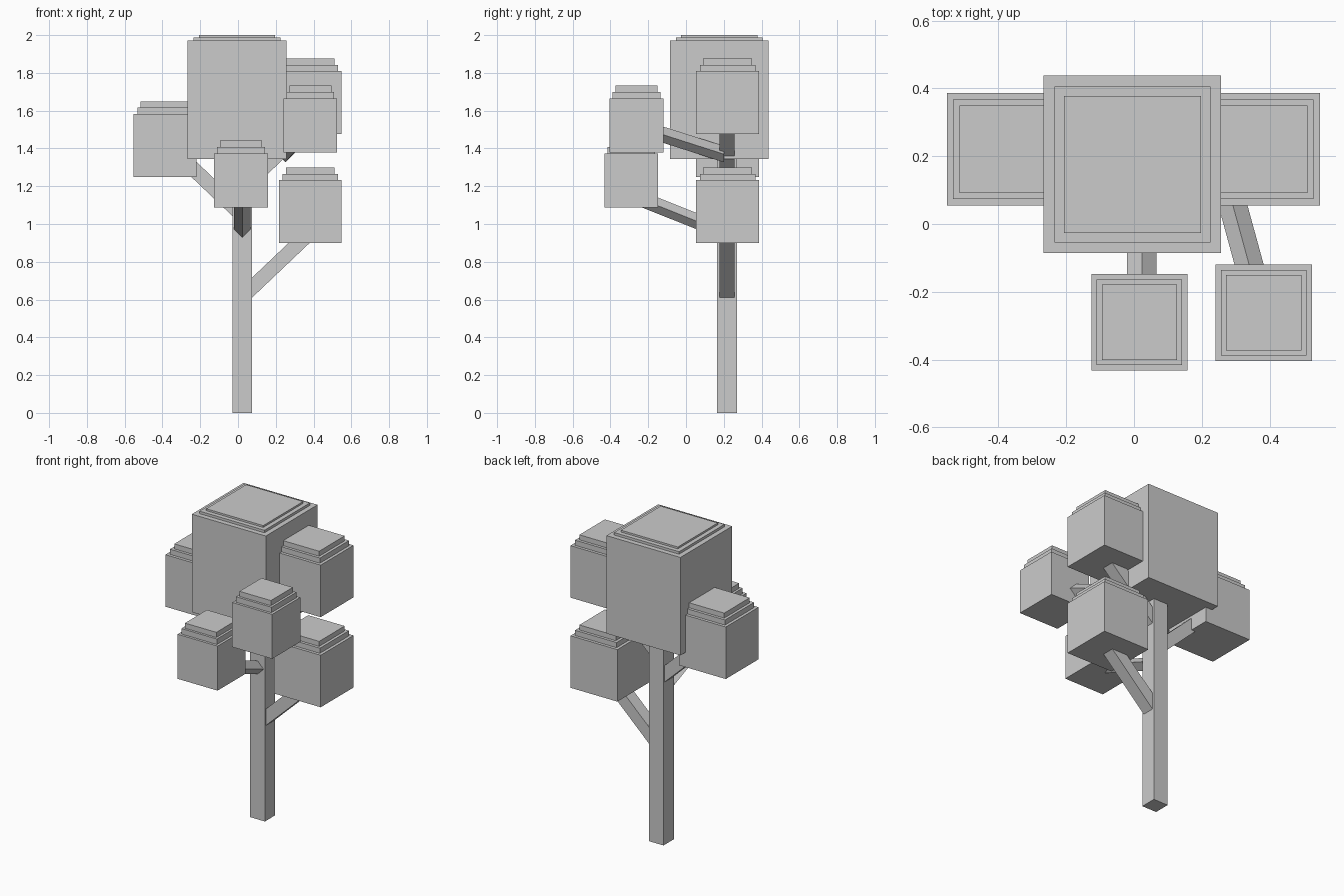
import bpy, bmesh
from mathutils import Vector

if "Cube" in bpy.data.objects:
    bpy.data.objects.remove(bpy.data.objects["Cube"])


def loft(bm, start, end):
    """Closed four-sided solid between two matching sections."""
    a = [bm.verts.new(p) for p in start]
    b = [bm.verts.new(p) for p in end]
    bm.faces.new(a)
    bm.faces.new(b[::-1])
    for i in range(4):
        j = (i + 1) % 4
        bm.faces.new((a[j], a[i], b[i], b[j]))


def finish(bm, name):
    bmesh.ops.recalc_face_normals(bm, faces=bm.faces)
    mesh = bpy.data.meshes.new(name)
    bm.to_mesh(mesh)
    bm.free()
    bpy.context.collection.objects.link(bpy.data.objects.new(name, mesh))


def square(x, y, z, h):
    return [(x - h, y - h, z), (x + h, y - h, z), (x + h, y + h, z), (x - h, y + h, z)]


def stack(name, x, y, z0, tiers):
    """Stepped block: tiers are (half width, top height)."""
    bm = bmesh.new()
    for half, top in tiers:
        loft(bm, square(x, y, z0, half), square(x, y, top, half))
        z0 = top
    finish(bm, name)


def beam(name, start, end, section):
    """Straight branch with vertical end sections given as offsets."""
    bm = bmesh.new()
    loft(bm, *[[Vector(p) + Vector(o) for o in section] for p in (start, end)])
    finish(bm, name)


TX, TY = 0.023, 0.217

# Trunk
stack("trunk", TX, TY, 0, [(0.052, 1.5)])

# Foliage blocks with two shallow steps on top
stack("main_crown", -0.005, 0.176, 1.345, [(0.262, 1.972), (0.23, 1.988), (0.202, 2.0)])
for name, x, z in (("left_crown", -0.386, 1.25),
                   ("upper_right_crown", 0.382, 1.477),
                   ("lower_right_crown", 0.382, 0.9)):
    stack(name, x, 0.22, z, [(0.166, z + 0.333), (0.147, z + 0.366), (0.129, z + 0.398)])
for name, x, y, z in (("front_crown", 0.016, -0.29, 1.088),
                      ("front_right_crown", 0.383, -0.262, 1.379)):
    stack(name, x, y, z, [(0.142, z + 0.285), (0.126, z + 0.32), (0.111, z + 0.353)])

# Side branches with upright rectangular section
rect = [(0, -0.04, -0.053), (0, 0.04, -0.053), (0, 0.04, 0.053), (0, -0.04, 0.053)]
for name, side, z, reach in (("lower_right_branch", 1, 0.657, 0.42),
                             ("upper_right_branch", 1, 1.233, 0.42),
                             ("left_branch", -1, 1.088, 0.37)):
    x0 = TX + side * 0.045
    run = reach - side * x0
    beam(name, (x0, TY, z), (side * reach, TY, z + 0.95 * run), rect)

# Front branches with diamond section
h = 0.043
diamond = [(-h, 0, 0), (0, 0, -h), (h, 0, 0), (0, 0, h)]
beam("front_branch", (TX, 0.18, 0.966), (TX, -0.29, 1.153), diamond)
beam("front_right_branch", (0.252, 0.2, 1.37), (0.375, -0.25, 1.514), diamond)
